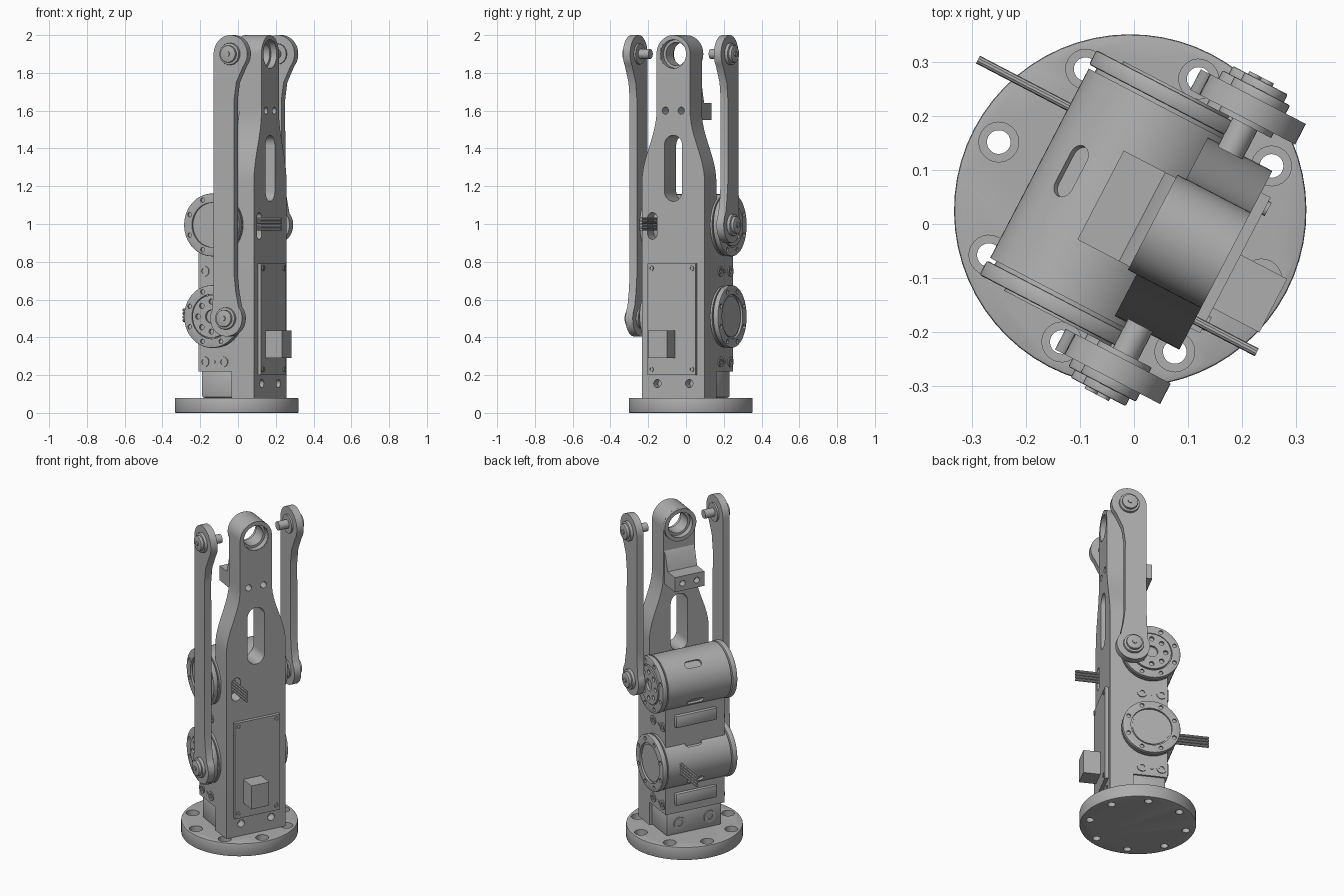
import bpy, bmesh
from math import sin, cos, pi, radians
from mathutils import Matrix

if "Cube" in bpy.data.objects:
    bpy.data.objects.remove(bpy.data.objects["Cube"])

metal = bpy.data.materials.new("grey metal")
metal.use_nodes = True
GREY = (0.42, 0.42, 0.42, 1)
metal.diffuse_color = GREY
metal.node_tree.nodes["Principled BSDF"].inputs["Base Color"].default_value = GREY
parts = []


def arc(cx, cy, r, a0, a1, n=16):
    return [(cx + r * cos(radians(a0 + (a1 - a0) * i / n)),
             cy + r * sin(radians(a0 + (a1 - a0) * i / n))) for i in range(n + 1)]


def prism(name, pts, axis, lo, hi, bevel=0):
    """Extrude a 2D outline along a local axis (0, 1 or 2)."""
    def place(p, h):
        co = list(p)
        co.insert(axis, h)
        return co
    bm = bmesh.new()
    a = [bm.verts.new(place(p, lo)) for p in pts]
    b = [bm.verts.new(place(p, hi)) for p in pts]
    bm.faces.new(a)
    bm.faces.new(b)
    for i in range(len(pts)):
        j = (i + 1) % len(pts)
        bm.faces.new((a[i], a[j], b[j], b[i]))
    bmesh.ops.recalc_face_normals(bm, faces=bm.faces)
    if bevel:
        edges = [e for e in bm.edges if e.calc_face_angle(0) > 0.6]
        bmesh.ops.bevel(bm, geom=edges, offset=bevel, segments=2, profile=0.5, affect='EDGES')
    me = bpy.data.meshes.new(name)
    bm.to_mesh(me)
    bm.free()
    me.materials.append(metal)
    ob = bpy.data.objects.new(name, me)
    bpy.context.collection.objects.link(ob)
    parts.append(ob)
    return ob


def cyl(name, axis, c, r, lo, hi, n=40, bevel=0):
    return prism(name, arc(c[0], c[1], r, 0, 360 - 360 / n, n - 1), axis, lo, hi, bevel)


def box(name, x, y, z, bevel=0):
    return prism(name, [(x[0], y[0]), (x[1], y[0]), (x[1], y[1]), (x[0], y[1])], 2, z[0], z[1], bevel)


def stadium(name, axis, c, r, half, lo, hi):
    return prism(name, arc(c[0], c[1] + half, r, 0, 180) + arc(c[0], c[1] - half, r, 180, 360), axis, lo, hi)


def cut(ob, cutters):
    for c in cutters:
        m = ob.modifiers.new("cut", 'BOOLEAN')
        m.operation, m.solver, m.object = 'DIFFERENCE', 'EXACT', c
    dg = bpy.context.evaluated_depsgraph_get()
    ob.data = bpy.data.meshes.new_from_object(ob.evaluated_get(dg))
    ob.modifiers.clear()
    for c in cutters:
        parts.remove(c)
        bpy.data.objects.remove(c)


def bolt(name, axis, c, r, face, side):
    """Socket-head screw: ring with a recessed socket standing on a face."""
    h = cyl(name, axis, c, r, *sorted((face - side * 0.01, face + side * 0.006)), 20)
    cut(h, [cyl("socket", axis, c, r * 0.55, *sorted((face - side * 0.004, face + side * 0.02)), 6)])


# Round base with counterbored holes
base = cyl("base_flange", 2, (0, 0), 0.327, 0, 0.08, 64, 0.005)
holes = []
for k in range(8):
    p = (0.275 * cos(k * pi / 4), 0.275 * sin(k * pi / 4))
    holes += [cyl("hole", 2, p, 0.022, -0.1, 0.2, 24), cyl("bore", 2, p, 0.037, 0.04, 0.2, 24)]
cut(base, holes)

# Upright body: wide column, S-shaped shoulders, neck and round head
side = [(0.187, 0.08)]
for i in range(13):
    t = i / 12
    side.append((0.1 + 0.087 * (0.5 + 0.5 * cos(pi * t)), 1.22 + 0.38 * t))
outline = side + arc(0, 1.9, 0.1, 0, 180, 24) + [(-v, z) for v, z in reversed(side)]
body = prism("upright_body", outline, 0, 0.065, 0.2)
cut(body, [stadium("long_slot", 0, (0, 1.295), 0.053, 0.122, 0, 0.3),
           stadium("cable_slot", 0, (-0.125, 0.99), 0.028, 0.043, 0.08, 0.3),
           cyl("head_hole", 0, (0, 1.9), 0.08, 0, 0.3)]
    + [cyl("neck_hole", 0, (s * 0.047, 1.6), 0.019, 0.1, 0.3, 20) for s in (-1, 1)]
    + [cyl("foot_hole", 0, (s * 0.095, 0.155), 0.022, 0.15, 0.3, 20) for s in (-1, 1)])

# Head sleeve with a stepped bearing seat
sleeve = cyl("head_sleeve", 0, (0, 1.9), 0.0995, 0.047, 0.199, 48)
cut(sleeve, [cyl("hole", 0, (0, 1.9), 0.062, 0, 0.3),
             cyl("seat", 0, (0, 1.9), 0.076, 0.165, 0.3),
             cyl("seat", 0, (0, 1.9), 0.076, 0, 0.08)])

# Stop block behind the neck
stop = prism("stop_block", [(0.07, 1.76), (0.05, 1.73), (0.025, 1.64), (-0.062, 1.64),
                            (-0.062, 1.55), (0.07, 1.55)], 1, -0.093, 0.093)
cut(stop, [cyl("hole", 0, (s * 0.045, 1.595), 0.018, -0.1, -0.02, 20) for s in (-1, 1)])

# Pedestal and motor cradle behind the body
box("pedestal", (-0.12, 0.07), (-0.175, 0.175), (0.08, 0.23), 0.012)
box("motor_cradle", (-0.13, 0.07), (-0.186, 0.186), (0.22, 0.99))
for s in (-1, 1):
    bolt("pedestal_bolt", 0, (s * 0.095, 0.15), 0.036, -0.12, -1)
    for z in (0.27, 0.75):
        for u in (-0.095, 0.017):
            bolt("cradle_bolt", 1, (u, z), 0.028, s * 0.186, s)
        cyl("cradle_pin", 1, (-0.039, z), 0.009, *sorted((s * 0.18, s * 0.189)), 12)
for z in (0.3, 0.78):
    box("cradle_back_pad", (-0.15, -0.12), (-0.13, 0.13), (z - 0.03, z + 0.045), 0.008)

# Motors: drum, two end rims, horn on the driven side, cap on the other
MU = -0.027
for level, z, drive in (("lower", 0.51, -1), ("upper", 0.995, 1)):
    drum = cyl(level + "_motor_drum", 1, (MU, z), 0.163, -0.198, 0.198, 64)
    slots = []
    for a in (50, -35):
        s = stadium("vent", 2, (0, 0.014), 0.022, 0.03, 0.15, 0.3)
        s.data.transform(Matrix.Translation((MU, 0, z)) @ Matrix.Rotation(radians(a - 90), 4, 'Y'))
        slots.append(s)
    cut(drum, slots)
    cyl(level + "_motor_core", 1, (MU, z), 0.15, -0.21, 0.21, 48)
    for s in (-1, 1):
        rim = cyl(level + "_motor_rim", 1, (MU, z), 0.166, *sorted((s * 0.205, s * 0.235)), 64, 0.004)
        rec = [cyl("recess", 1, (MU, z), 0.118, *sorted((s * 0.222, s * 0.3)), 48)]
        for k in range(8):
            a = pi / 8 + k * pi / 4
            p = (MU + 0.142 * cos(a), z + 0.142 * sin(a))
            rec.append(cyl("screw_hole", 1, p, 0.012, *sorted((s * 0.225, s * 0.3)), 12))
        cut(rim, rec)
        if s == drive:
            horn = cyl(level + "_motor_horn", 1, (MU, z), 0.112, *sorted((s * 0.215, s * 0.24)), 48)
            cut(horn, [cyl("hole", 1, (MU + 0.08 * cos(k * pi / 4), z + 0.08 * sin(k * pi / 4)), 0.014,
                           *sorted((s * 0.225, s * 0.3)), 16) for k in range(1, 8)]
                + [cyl("centre_hole", 1, (MU, z), 0.035, *sorted((s * 0.225, s * 0.3)), 24)])
        else:
            cyl(level + "_motor_cap", 1, (MU, z), 0.108, *sorted((s * 0.215, s * 0.228)), 48)

# Side links with bearing bosses and pins
for name, s, z in (("front_link", -1, 0.5), ("rear_link", 1, 0.995)):
    pts = arc(0.115, 1.9, 0.1, -40, 180, 28) + [(0.014, 1.7), (0.014, z + 0.2)]
    pts += arc(0.09, z, 0.095, 150, 400, 30) + [(0.147, z + 0.14), (0.138, z + 0.22), (0.137, 1.66), (0.15, 1.75)]
    prism(name, pts, 1, *sorted((s * 0.25, s * 0.293)))
    for c, inner in (((0.115, 1.9), 0.18), ((0.09, z), 0.235)):
        cyl(name + "_boss", 1, c, 0.058, *sorted((s * 0.28, s * 0.31)), 40, 0.003)
        cyl(name + "_cap", 1, c, 0.045, *sorted((s * 0.3, s * 0.326)), 32, 0.003)
        cyl(name + "_screw", 1, c, 0.013, *sorted((s * 0.32, s * 0.332)), 16)
        cyl(name + "_collar", 1, c, 0.055, *sorted((s * 0.24, s * 0.26)), 32)
        cyl(name + "_pin", 1, c, 0.026, *sorted((s * inner, s * 0.26)), 24)

# Front cover with corner screws and a connector box
box("front_cover", (0.195, 0.22), (-0.142, 0.142), (0.2, 0.79))
for v in (-0.12, 0.12):
    for z in (0.23, 0.765):
        bolt("cover_screw", 0, (v, z), 0.014, 0.22, 1)
box("connector_box", (0.21, 0.317), (-0.09, 0.022), (0.29, 0.435))

# Ribbon cables made of stacked strands
for k in range(4):
    cyl("front_cable", 0, (-0.125, 0.972 + k * 0.018), 0.008, 0.06, 0.33, 10)
    cyl("back_cable", 0, (0.118, 0.49 + k * 0.018), 0.008, -0.38, -0.15, 10)

# Turn the whole assembly and shade it
turn = Matrix.Translation((-0.007, 0.025, 0)) @ Matrix.Rotation(radians(-27.5), 4, 'Z')
bpy.ops.object.select_all(action='DESELECT')
for ob in parts:
    ob.data.transform(turn)
    ob.select_set(True)
bpy.context.view_layer.objects.active = parts[0]
bpy.ops.object.shade_smooth_by_angle(angle=radians(30))
